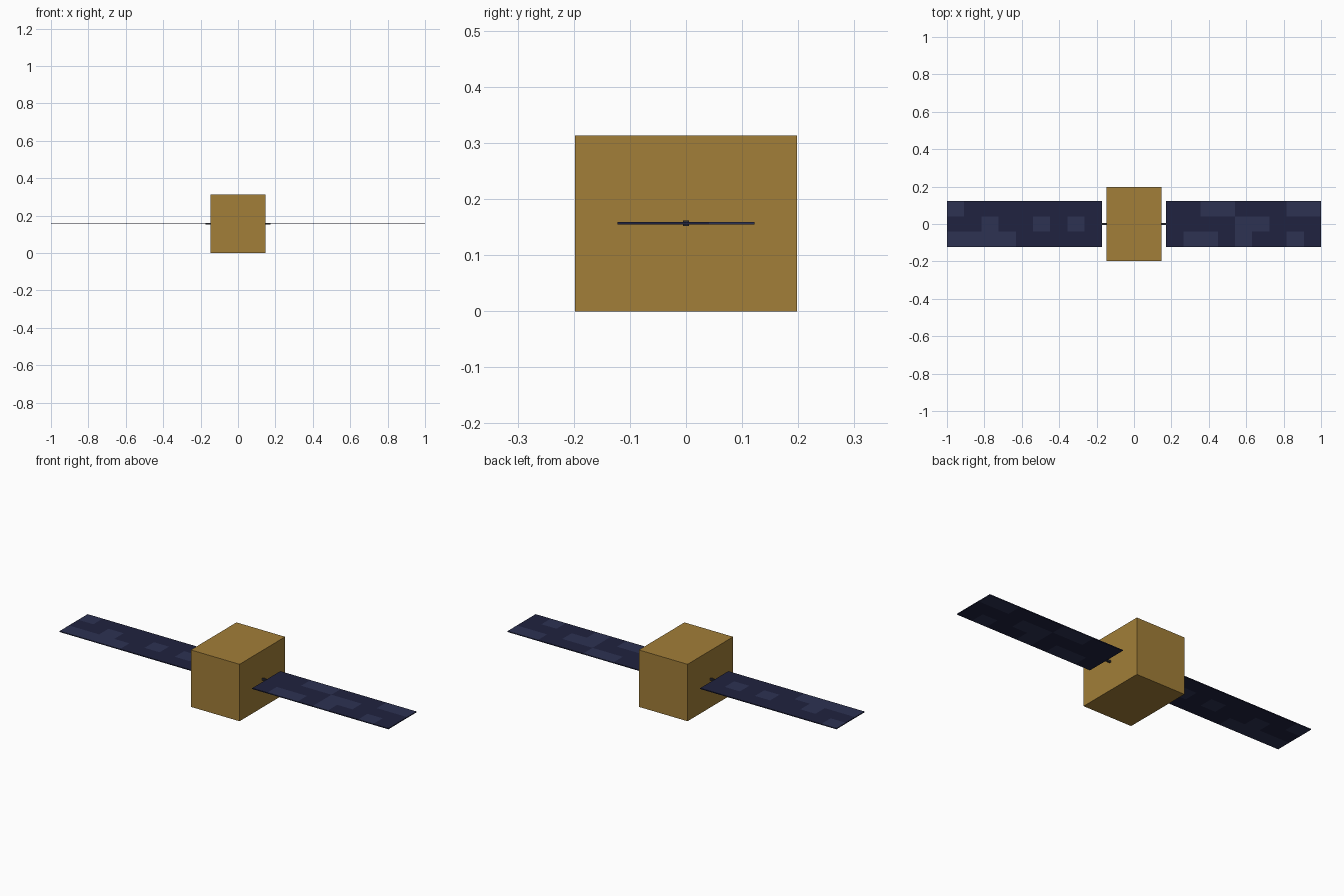
import bpy, bmesh

if "Cube" in bpy.data.objects:
    bpy.data.objects.remove(bpy.data.objects["Cube"])

BODY = (0.296, 0.396, 0.313)
MID_Z = 0.157
PANEL_IN, PANEL_OUT, PANEL_HALF_Y, PANEL_T = 0.172, 1.0, 0.122, 0.005
COLS, ROWS = 9, 3


def material(name, rgb):
    m = bpy.data.materials.new(name)
    m.diffuse_color = (*rgb, 1)
    m.use_nodes = True
    m.node_tree.nodes["Principled BSDF"].inputs["Base Color"].default_value = m.diffuse_color
    return m


gold = material("gold_foil", (0.36, 0.21, 0.04))
dark = material("dark_cell", (0.014, 0.016, 0.05))
light = material("light_cell", (0.026, 0.032, 0.085))
metal = material("dark_metal", (0.03, 0.03, 0.035))


def finish(bm, name, mats):
    mesh = bpy.data.meshes.new(name)
    bm.to_mesh(mesh)
    bm.free()
    for m in mats:
        mesh.materials.append(m)
    ob = bpy.data.objects.new(name, mesh)
    bpy.context.collection.objects.link(ob)
    return ob


def box(name, centre, size, mat):
    bm = bmesh.new()
    bmesh.ops.create_cube(bm, size=1)
    bmesh.ops.scale(bm, vec=size, verts=bm.verts)
    bmesh.ops.translate(bm, vec=centre, verts=bm.verts)
    return finish(bm, name, [mat])


def panel(name, x0, x1, light_cells):
    """Thin slab divided into cells; light_cells holds (column, row), row 0 at the back."""
    bm = bmesh.new()
    bmesh.ops.create_grid(bm, x_segments=COLS, y_segments=ROWS, size=0.5)
    for f in bm.faces:
        c = f.calc_center_median()
        cell = (int((c.x + 0.5) * COLS), int((0.5 - c.y) * ROWS))
        f.material_index = int(cell in light_cells)
    bmesh.ops.scale(bm, vec=(x1 - x0, 2 * PANEL_HALF_Y, 1), verts=bm.verts)
    bmesh.ops.translate(bm, vec=((x0 + x1) / 2, 0, MID_Z), verts=bm.verts)
    ob = finish(bm, name, [dark, light])
    mod = ob.modifiers.new("thickness", "SOLIDIFY")
    mod.thickness = PANEL_T
    mod.offset = 0


# Foil-wrapped box body
box("body", (0, 0, BODY[2] / 2), BODY, gold)

# Solar panels with their patchwork of lighter cells
panel("left_solar_panel", -PANEL_OUT, -PANEL_IN,
      {(0, 0), (2, 1), (5, 1), (7, 1), (0, 2), (1, 2), (2, 2), (3, 2)})
panel("right_solar_panel", PANEL_IN, PANEL_OUT,
      {(2, 0), (3, 0), (7, 0), (8, 0), (4, 1), (5, 1),
       (1, 2), (2, 2), (4, 2), (7, 2)})

# Short struts joining the panels to the body
for side, s in (("left", -1), ("right", 1)):
    box(side + "_strut", (s * 0.159, 0, MID_Z), (0.028, 0.01, 0.01), metal)
